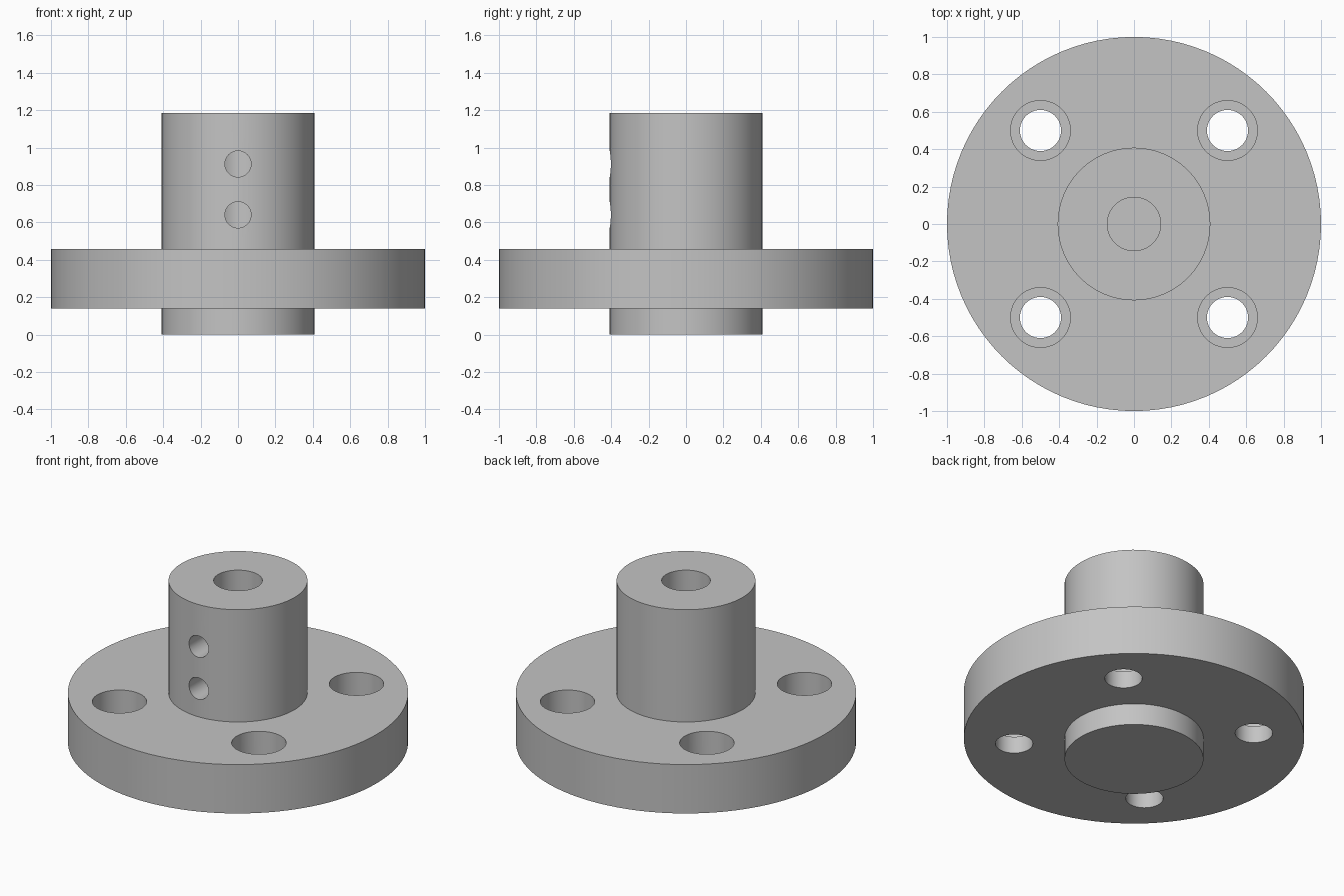
import bpy, bmesh, math
from mathutils import Matrix

cube = bpy.data.objects.get("Cube")
if cube:
    bpy.data.objects.remove(cube, do_unlink=True)

grey = bpy.data.materials.new("machined grey")
grey.use_nodes = True
colour = (0.55, 0.55, 0.55, 1)
grey.diffuse_color = colour
grey.node_tree.nodes["Principled BSDF"].inputs["Base Color"].default_value = colour


def add_object(name, bm):
    bmesh.ops.recalc_face_normals(bm, faces=bm.faces)
    mesh = bpy.data.meshes.new(name)
    bm.to_mesh(mesh)
    bm.free()
    mesh.materials.append(grey)
    obj = bpy.data.objects.new(name, mesh)
    bpy.context.collection.objects.link(obj)
    return obj


def lathe(name, profile, steps, place=Matrix()):
    """Spin a closed (radius, height) profile about z, then place it."""
    bm = bmesh.new()
    verts = [bm.verts.new((r, 0, z)) for r, z in profile]
    edges = [bm.edges.new(pair) for pair in zip(verts, verts[1:])]
    bmesh.ops.spin(bm, geom=verts + edges, axis=(0, 0, 1), cent=(0, 0, 0),
                   angle=2 * math.pi, steps=steps, use_merge=True)
    bmesh.ops.remove_doubles(bm, verts=bm.verts, dist=1e-5)
    bm.transform(place)
    return add_object(name, bm)


# Hub and flange with a blind centre bore
bore, hub, floor = 0.143, 0.408, 0.14
flange_low, flange_top, top = 0.14, 0.457, 1.185
body = lathe("flanged_hub", [
    (0, 0), (hub, 0), (hub, flange_low), (1, flange_low), (1, flange_top),
    (hub, flange_top), (hub, top), (bore, top), (bore, floor), (0, floor)], 96)

cutters = []

# Four counterbored bolt holes
for x in (-0.5, 0.5):
    for y in (-0.5, 0.5):
        cutters.append(lathe("bolt_hole_cutter", [
            (0, 0), (0.11, 0), (0.11, 0.25), (0.16, 0.25), (0.16, 0.6), (0, 0.6)],
            48, Matrix.Translation((x, y, 0))))

# Two set screw holes from the front into the bore
for z in (0.64, 0.912):
    place = Matrix.Translation((0, 0, z)) @ Matrix.Rotation(math.pi / 2, 4, "X")
    cutters.append(lathe("screw_hole_cutter", [
        (0, 0.02), (0.07, 0.02), (0.07, 0.6), (0, 0.6)], 32, place))

for cutter in cutters:
    cutter.hide_render = True
    cut = body.modifiers.new("hole", "BOOLEAN")
    cut.operation = "DIFFERENCE"
    cut.solver = "EXACT"
    cut.object = cutter

# Bake the holes, drop the cutters and smooth the round walls
bpy.context.view_layer.update()
graph = bpy.context.evaluated_depsgraph_get()
finished = bpy.data.meshes.new_from_object(body.evaluated_get(graph))
body.modifiers.clear()
body.data = finished
for cutter in cutters:
    bpy.data.objects.remove(cutter, do_unlink=True)

for obj in bpy.context.selected_objects:
    obj.select_set(False)
body.select_set(True)
bpy.context.view_layer.objects.active = body
bpy.ops.object.shade_smooth_by_angle(angle=math.radians(30))
